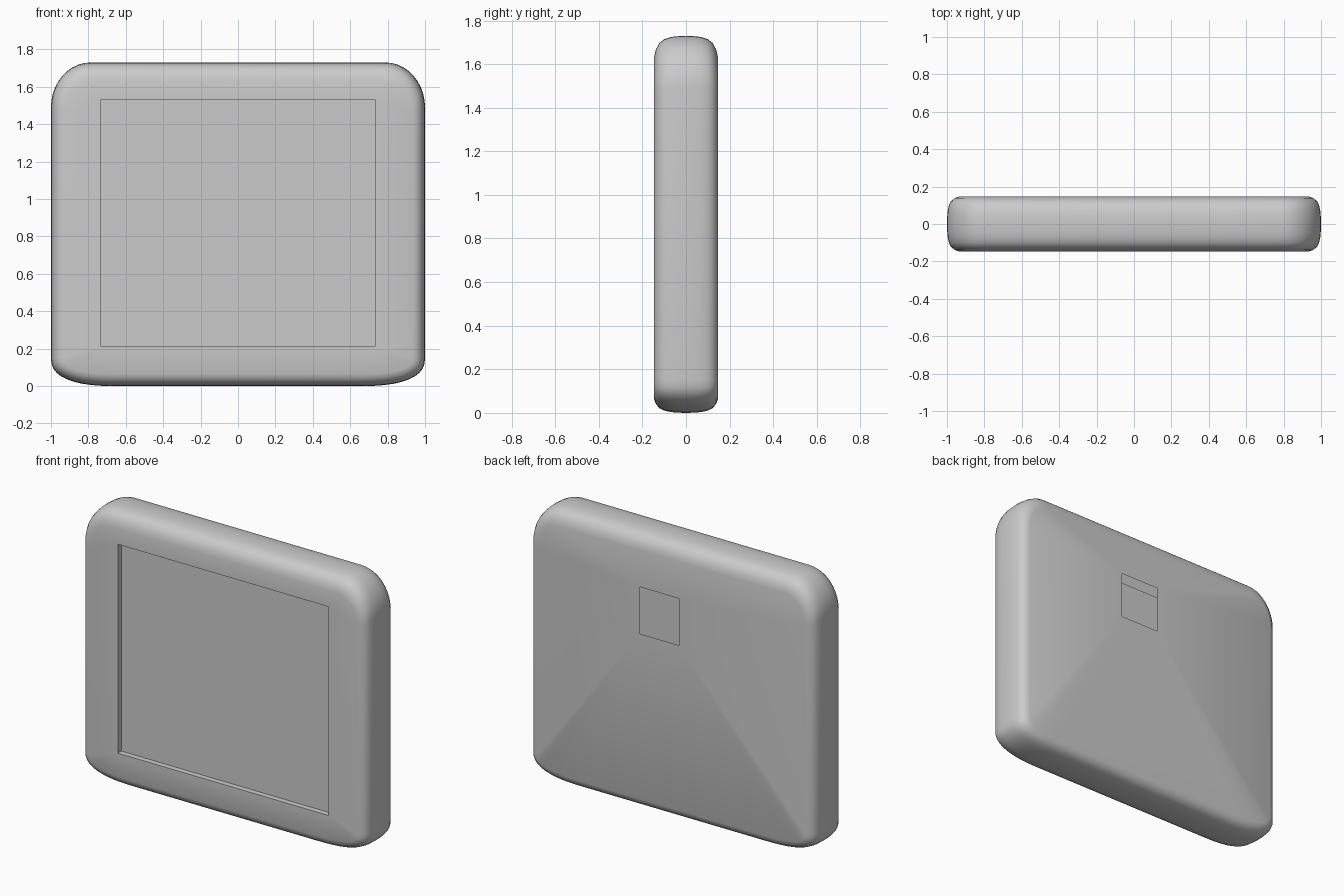
import bpy, bmesh, math

if "Cube" in bpy.data.objects:
    bpy.data.objects.remove(bpy.data.objects["Cube"])

STEPS = 10
# Corner data: x sign, z sign, x radius, z radius, curve exponent
CORNERS = [(1, 1, 0.21, 0.24, 2.0), (-1, 1, 0.21, 0.24, 2.0),
           (-1, -1, 0.35, 0.15, 2.5), (1, -1, 0.35, 0.15, 2.5)]
# Rim profile: depth y, inset fraction
RIM = [(0, 0), (0.04, 0.02), (0.07, 0.06), (0.10, 0.16),
       (0.122, 0.33), (0.138, 0.62), (0.147, 1.0)]

bm = bmesh.new()


def outline(y, f):
    """Four soft corners at depth y, inset by fraction f."""
    hx, top, bottom = 1 - 0.065 * f, 1.73 - 0.10 * f, 0.065 * f
    groups = []
    for i, (sx, sz, rx, rz, e) in enumerate(CORNERS):
        rx, rz = rx - 0.065 * f, rz - 0.065 * f
        cz = top - rz if sz > 0 else bottom + rz
        pts = []
        for k in range(STEPS + 1):
            a = math.pi / 2 * k / STEPS
            pts.append(bm.verts.new((sx * (hx - rx + rx * math.cos(a) ** (2 / e)) if k < STEPS
                                     else sx * (hx - rx), y,
                                     cz + sz * rz * math.sin(a) ** (2 / e))))
        groups.append(pts[::-1] if i % 2 else pts)
    return groups


def rectangle(x0, x1, z0, z1, y):
    return [bm.verts.new((x, y, z)) for x, z in ((x1, z1), (x0, z1), (x0, z0), (x1, z0))]


def join(a, b):
    for i in range(len(a)):
        j = (i + 1) % len(a)
        bm.faces.new((a[i], a[j], b[j], b[i]))


def flat_face(groups, rect):
    """Flat face between the outline and a rectangular opening."""
    for i in range(4):
        g, j = groups[i], (i + 1) % 4
        for k in range(STEPS):
            bm.faces.new((g[k], g[k + 1], rect[i]))
        bm.faces.new((g[-1], groups[j][0], rect[j], rect[i]))


# Rounded rim, swept front to back
sections = [(-y, f) for y, f in RIM[:0:-1]] + RIM
loops = [outline(y, f) for y, f in sections]
flat = [sum(g, []) for g in loops]
for a, b in zip(flat, flat[1:]):
    join(a, b)

# Front face with recessed panel
opening = rectangle(-0.735, 0.735, 0.215, 1.53, -0.147)
panel = rectangle(-0.735, 0.735, 0.215, 1.53, -0.112)
flat_face(loops[0], opening)
join(opening, panel)
bm.faces.new(panel)

# Back face with open square hole into the hollow shell
flat_face(loops[-1], rectangle(-0.055, 0.218, 1.105, 1.40, 0.147))

bmesh.ops.recalc_face_normals(bm, faces=bm.faces)
mesh = bpy.data.meshes.new("hollow_frame")
bm.to_mesh(mesh)
bm.free()
frame = bpy.data.objects.new("hollow_frame", mesh)
bpy.context.collection.objects.link(frame)
bpy.context.view_layer.objects.active = frame
frame.select_set(True)
bpy.ops.object.shade_smooth_by_angle(angle=math.radians(35))
